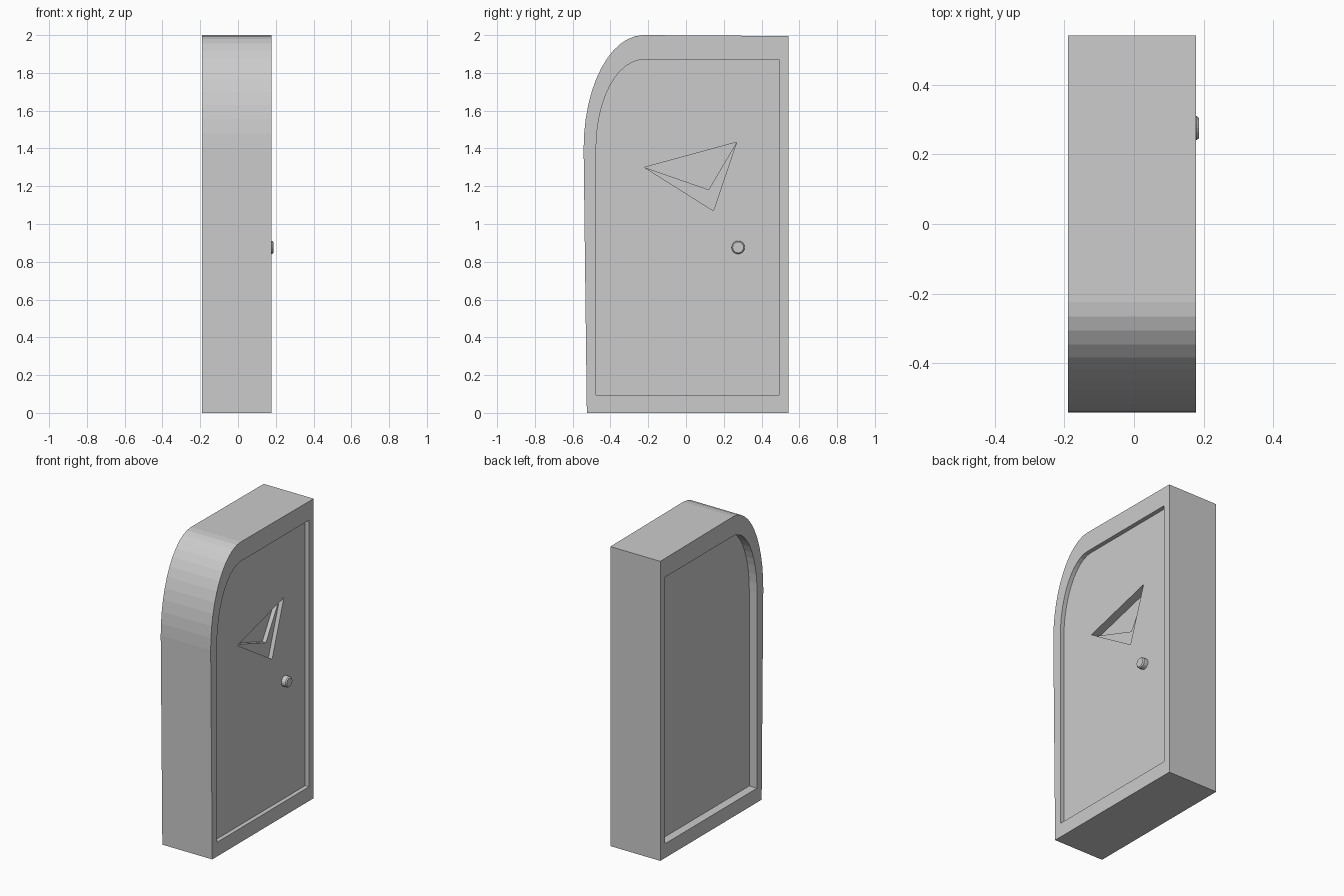
import bpy, bmesh
from math import sin, cos, pi, radians

if "Cube" in bpy.data.objects:
    bpy.data.objects.remove(bpy.data.objects["Cube"])


def prism(name, pts, x0, x1):
    """Extrude a (y, z) outline from x0 to x1."""
    bm = bmesh.new()
    face = bm.faces.new([bm.verts.new((x0, y, z)) for y, z in pts])
    ext = bmesh.ops.extrude_face_region(bm, geom=[face])
    for v in ext["geom"]:
        if isinstance(v, bmesh.types.BMVert):
            v.co.x = x1
    bmesh.ops.recalc_face_normals(bm, faces=bm.faces)
    me = bpy.data.meshes.new(name)
    bm.to_mesh(me)
    bm.free()
    ob = bpy.data.objects.new(name, me)
    bpy.context.collection.objects.link(ob)
    return ob


def arched(right, left_low, left, low, top, top_right, spring=1.4, cy=-0.225, n=12):
    """Door outline with one rounded upper corner."""
    arc = [(cy + (left - cy) * sin(pi / 2 * i / n),
            spring + (top - spring) * cos(pi / 2 * i / n)) for i in range(n + 1)]
    return [(left_low, low), (right, low), (right, top_right)] + arc


def cut(target, cutter):
    """Subtract a cutter and remove it."""
    cutter.hide_render = True
    mod = target.modifiers.new("cut", "BOOLEAN")
    mod.operation = "DIFFERENCE"
    mod.solver = "EXACT"
    mod.object = cutter
    bpy.context.view_layer.objects.active = target
    bpy.ops.object.modifier_apply(modifier=mod.name)
    bpy.data.objects.remove(cutter)


# Door block with its frame
door = prism("door", arched(0.542, -0.525, -0.542, 0.0, 2.0, 1.995), -0.19, 0.178)

# Sunken panels on both sides
inner = arched(0.492, -0.476, -0.476, 0.095, 1.87, 1.87)
cut(door, prism("front_recess", inner, 0.15, 0.3))
cut(door, prism("back_recess", inner, -0.3, -0.133))

# Stepped triangular engraving
a, b, c, d = (-0.22, 1.30), (0.268, 1.433), (0.145, 1.07), (0.12, 1.182)
cut(door, prism("engraving", [a, c, b], 0.122, 0.3))
cut(door, prism("engraving_deep", [a, d, b], 0.095, 0.3))

# Tapered door knob
bpy.ops.mesh.primitive_cone_add(vertices=16, radius1=0.035, radius2=0.029, depth=0.007,
                                location=(0.1835, 0.276, 0.876), rotation=(0, radians(90), 0))
bpy.context.object.name = "knob_cap"
bpy.ops.mesh.primitive_cylinder_add(vertices=16, radius=0.035, depth=0.04,
                                    location=(0.16, 0.276, 0.876), rotation=(0, radians(90), 0))
bpy.context.object.name = "knob"
